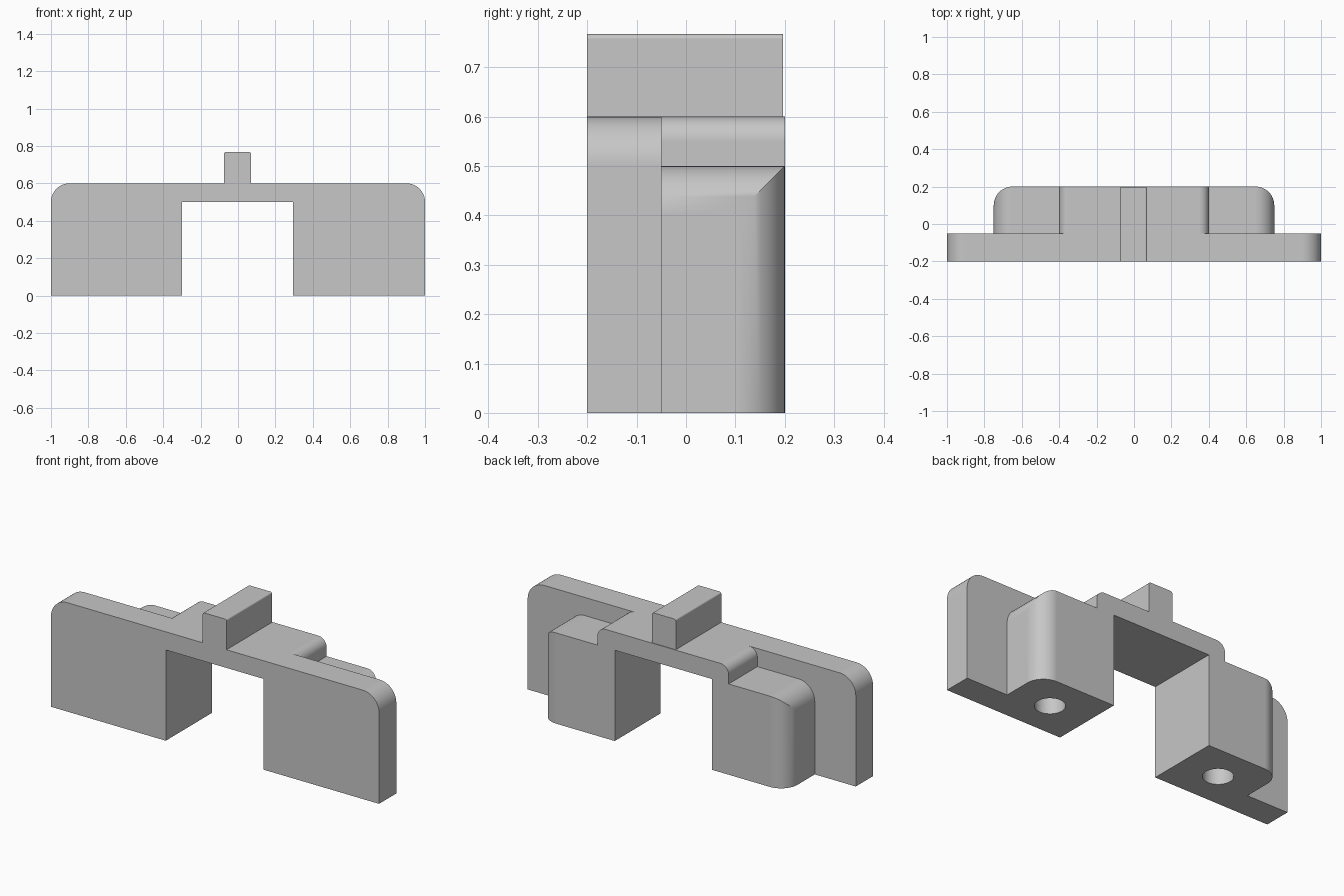
import bpy
import bmesh
import math
from mathutils import Vector

if "Cube" in bpy.data.objects:
    bpy.data.objects.remove(bpy.data.objects["Cube"], do_unlink=True)

GREY = (0.57, 0.57, 0.57, 1.0)
grey = bpy.data.materials.new("plain grey")
grey.use_nodes = True
grey.diffuse_color = GREY
grey.node_tree.nodes["Principled BSDF"].inputs["Base Color"].default_value = GREY

FRONT, STEP, BACK = -0.2, -0.05, 0.2
TOP, SHELF = 0.6, 0.5
GAP_L, GAP_R = -0.3, 0.294


def rounded(points, steps=12):
    """Replace each right-angle corner (a, b, radius) by an arc."""
    out = []
    for i, (a, b, r) in enumerate(points):
        p = Vector((a, b))
        if not r:
            out.append(p)
            continue
        u = (Vector(points[i - 1][:2]) - p).normalized() * r
        v = (Vector(points[(i + 1) % len(points)][:2]) - p).normalized() * r
        for k in range(steps + 1):
            t = k / steps * math.pi / 2
            out.append(p + u * (1 - math.sin(t)) + v * (1 - math.cos(t)))
    return out


def prism(name, points, axis, low, high):
    """Extrude a rounded outline along y (outline in x, z) or z (outline in x, y)."""
    bm = bmesh.new()
    place = (lambda p: (p.x, low, p.y)) if axis == "y" else (lambda p: (p.x, p.y, low))
    face = bm.faces.new([bm.verts.new(place(p)) for p in rounded(points)])
    new = bmesh.ops.extrude_face_region(bm, geom=[face])["geom"]
    shift = Vector((0, high - low, 0) if axis == "y" else (0, 0, high - low))
    bmesh.ops.translate(bm, vec=shift,
                        verts=[g for g in new if isinstance(g, bmesh.types.BMVert)])
    bmesh.ops.recalc_face_normals(bm, faces=bm.faces)
    mesh = bpy.data.meshes.new(name)
    bm.to_mesh(mesh)
    bm.free()
    mesh.materials.append(grey)
    obj = bpy.data.objects.new(name, mesh)
    bpy.context.collection.objects.link(obj)
    return obj


def activate(obj):
    bpy.ops.object.select_all(action="DESELECT")
    obj.select_set(True)
    bpy.context.view_layer.objects.active = obj


def combine(obj, other, operation):
    """Apply a boolean and discard the helper."""
    mod = obj.modifiers.new("combine", "BOOLEAN")
    mod.operation, mod.solver, mod.object = operation, "EXACT", other
    activate(obj)
    bpy.ops.object.modifier_apply(modifier=mod.name)
    bpy.data.objects.remove(other, do_unlink=True)


gap = [(GAP_R, 0, 0), (GAP_R, SHELF, 0), (GAP_L, SHELF, 0), (GAP_L, 0, 0)]

# Front plate with the central opening
body = prism("bracket_body", [(-1, 0, 0), (-1, TOP, 0.1), (1, TOP, 0.1), (1, 0, 0)] + gap,
             "y", FRONT, STEP)

# Rear blocks and the bridge that joins them
rear = prism("rear_blocks", [
    (-0.75, 0, 0), (-0.75, SHELF, 0.1), (-0.4, SHELF, 0), (-0.4, TOP, 0.05),
    (0.4, TOP, 0.05), (0.4, SHELF, 0), (0.75, SHELF, 0.1), (0.75, 0, 0)] + gap,
    "y", STEP, BACK)
footprint = prism("footprint", [(-0.75, -0.4, 0), (-0.75, BACK, 0.1),
                                (0.75, BACK, 0.1), (0.75, -0.4, 0)], "z", -0.1, 0.8)
combine(rear, footprint, "INTERSECT")
combine(body, rear, "UNION")

# Screw holes in the undersides
for side in (-1, 1):
    bpy.ops.mesh.primitive_cylinder_add(vertices=40, radius=0.075, depth=0.6,
                                        location=(side * 0.525, 0, 0))
    hole = bpy.context.object
    hole.data.materials.append(grey)
    combine(body, hole, "DIFFERENCE")

# Ridge across the top
ridge = prism("top_ridge", [(-0.075, TOP, 0), (-0.075, 0.767, 0.01),
                            (0.07, 0.767, 0.01), (0.07, TOP, 0)], "y", FRONT, 0.196)

# Smooth curves, crisp edges
for obj in (body, ridge):
    activate(obj)
    bpy.ops.object.shade_smooth_by_angle(angle=math.radians(30))
    mod = obj.modifiers.new("even shading", "WEIGHTED_NORMAL")
    mod.keep_sharp = True
